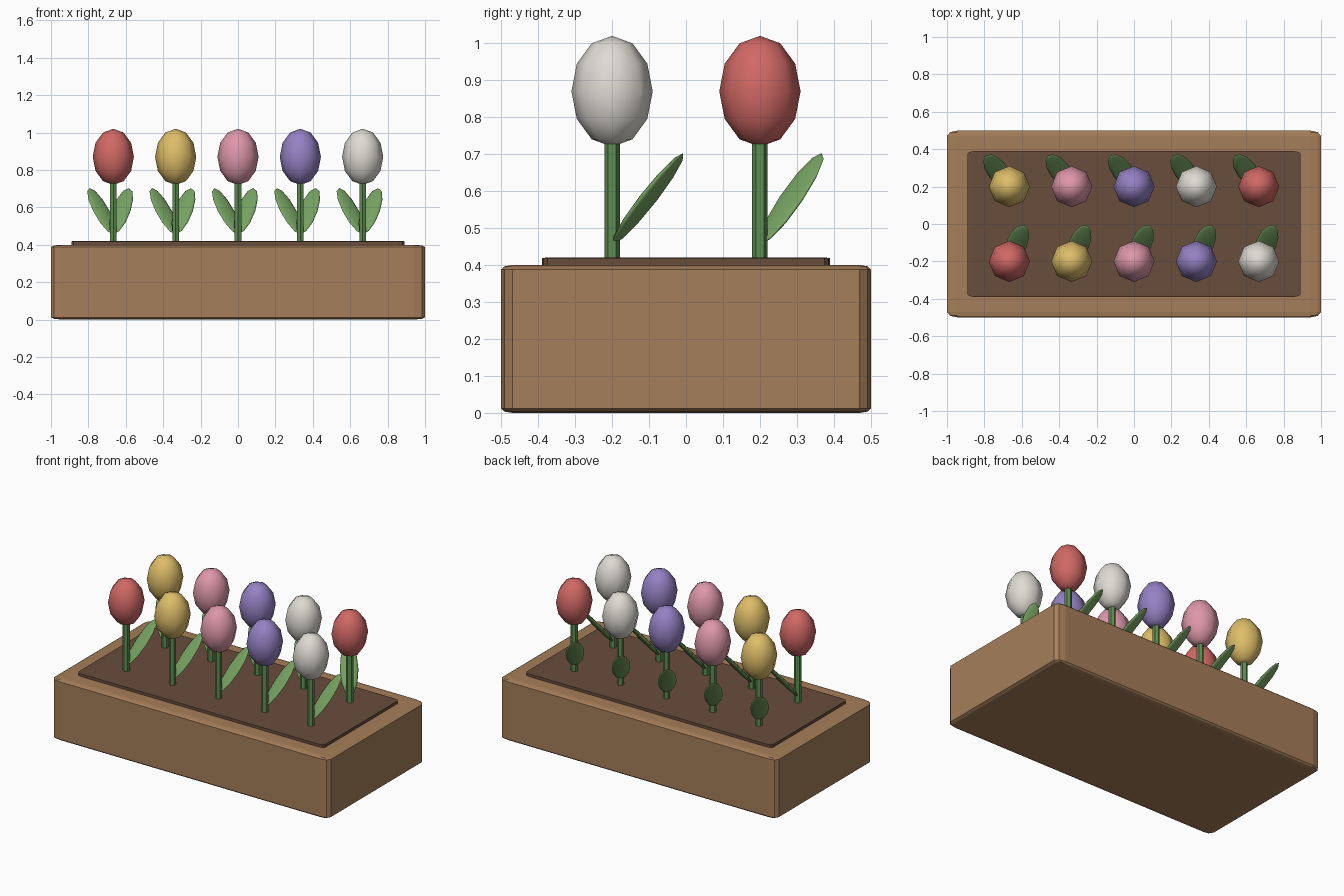
import bpy
import math

cube = bpy.data.objects.get("Cube")
if cube:
    bpy.data.objects.remove(cube, do_unlink=True)


def material(name, r, g, b):
    mat = bpy.data.materials.new(name)
    mat.use_nodes = True
    mat.diffuse_color = (r, g, b, 1)
    mat.node_tree.nodes["Principled BSDF"].inputs["Base Color"].default_value = (r, g, b, 1)
    return mat


wood = material("wood", 0.38, 0.21, 0.10)
soil = material("soil", 0.137, 0.075, 0.045)
stem_green = material("stem green", 0.11, 0.27, 0.08)
leaf_green = material("leaf green", 0.18, 0.36, 0.12)
petals = [
    material("red petal", 0.64, 0.14, 0.13),
    material("yellow petal", 0.73, 0.51, 0.14),
    material("pink petal", 0.73, 0.31, 0.40),
    material("purple petal", 0.30, 0.22, 0.55),
    material("white petal", 0.74, 0.71, 0.65),
]


def finish(name, mat):
    obj = bpy.context.object
    obj.name = name
    obj.data.materials.append(mat)
    return obj


def slab(name, size, z, bevel, mat):
    """Box whose edge bevel stretches with its proportions."""
    bpy.ops.mesh.primitive_cube_add(size=1, location=(0, 0, z))
    obj = finish(name, mat)
    obj.scale = size
    mod = obj.modifiers.new("soft edges", "BEVEL")
    mod.width = bevel
    mod.segments = 2


def ellipsoid(name, location, radii, mat, rotation=(0, 0, 0)):
    bpy.ops.mesh.primitive_uv_sphere_add(segments=8, ring_count=6, radius=1,
                                         location=location, rotation=rotation)
    obj = finish(name, mat)
    obj.scale = radii
    bpy.ops.object.shade_smooth()


def tulip(tag, x, y, petal, turn):
    # Stem
    bpy.ops.mesh.primitive_cylinder_add(vertices=6, radius=0.021, depth=0.36,
                                        location=(x, y, 0.57))
    finish("stem_" + tag, stem_green)
    # Flower head
    ellipsoid("flower_" + tag, (x, y, 0.87), (0.11, 0.11, 0.15), petal)
    # Leaf leaning outward from the stem
    reach = 0.106
    spot = (x - reach * math.sin(turn), y + reach * math.cos(turn), 0.58)
    ellipsoid("leaf_" + tag, spot, (0.055, 0.015, 0.16), leaf_green,
              (math.radians(-40), 0, turn))


# Planter box and soil bed
slab("planter_box", (2, 1, 0.4), 0.2, 0.03, wood)
slab("soil_bed", (1.78, 0.78, 0.08), 0.38, 0.02, soil)

# Two rows of tulips, colours shifted by one in the back row
for row, (label, y, turn) in enumerate([("front", -0.2, -23), ("back", 0.2, 37)]):
    for col in range(5):
        tulip(f"{label}_{col + 1}", (col - 2) / 3, y,
              petals[(col + row) % 5], math.radians(turn))
